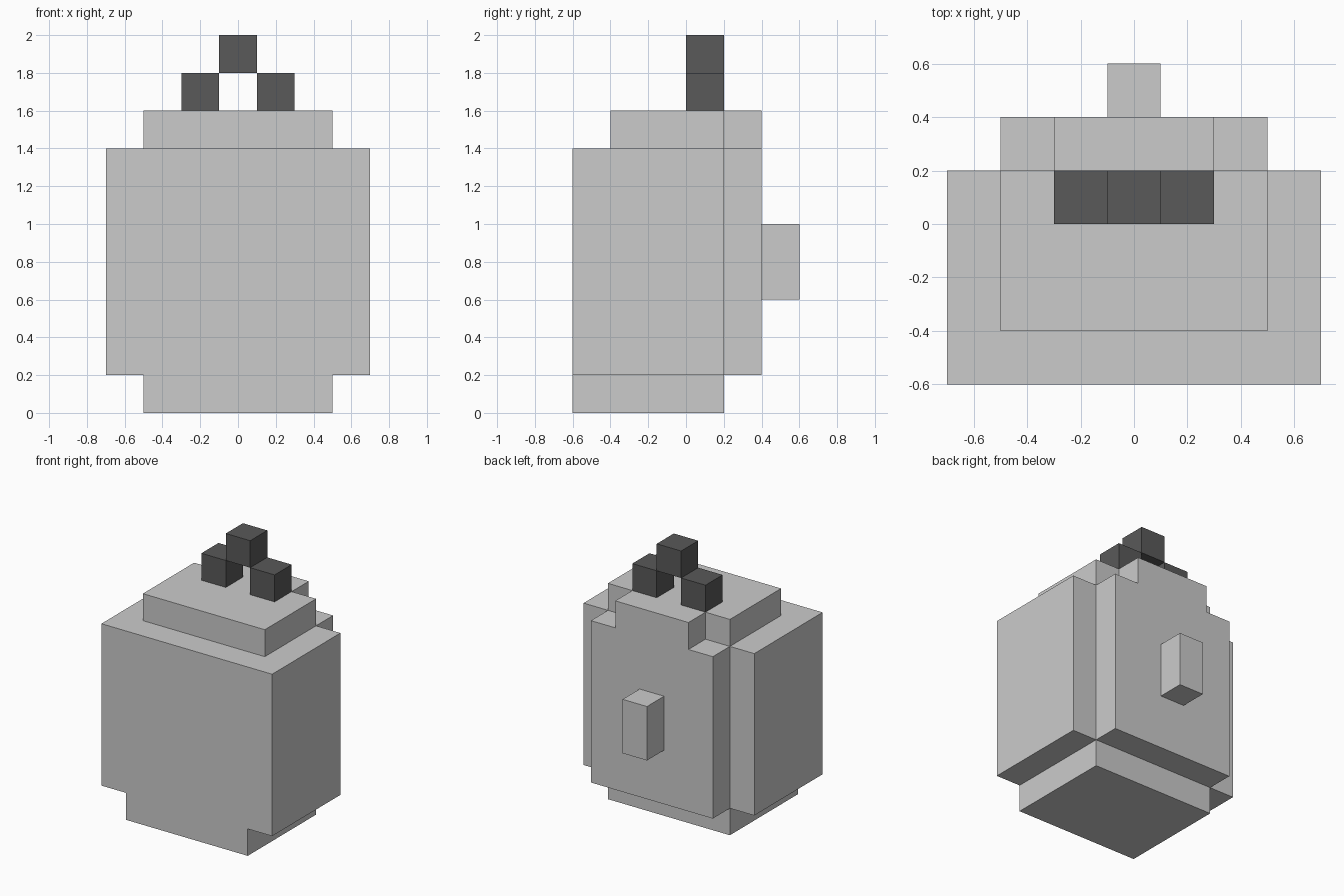
import bpy
import bmesh

if "Cube" in bpy.data.objects:
    bpy.data.objects.remove(bpy.data.objects["Cube"])


def extrude_profile(name, half, y0, y1, mat=None):
    """Mirror a right-hand (x, z) outline, listed bottom to top, and extrude it along y."""
    outline = half + [(-x, z) for x, z in reversed(half)]
    bm = bmesh.new()
    face = bm.faces.new([bm.verts.new((x, y0, z)) for x, z in outline])
    new = bmesh.ops.extrude_face_region(bm, geom=[face])["geom"]
    verts = [v for v in new if isinstance(v, bmesh.types.BMVert)]
    bmesh.ops.translate(bm, verts=verts, vec=(0, y1 - y0, 0))
    bmesh.ops.recalc_face_normals(bm, faces=bm.faces[:])
    mesh = bpy.data.meshes.new(name)
    bm.to_mesh(mesh)
    bm.free()
    obj = bpy.data.objects.new(name, mesh)
    bpy.context.collection.objects.link(obj)
    if mat:
        mesh.materials.append(mat)
    return obj


dark = bpy.data.materials.new("dark_grey")
dark.diffuse_color = (0.1, 0.1, 0.1, 1)
dark.use_nodes = True
dark.node_tree.nodes["Principled BSDF"].inputs["Base Color"].default_value = dark.diffuse_color

# Main body with its narrower foot
extrude_profile("body", [(0.5, 0), (0.5, 0.2), (0.7, 0.2), (0.7, 1.4)], -0.6, 0.2)

# Raised lid, set back from the front
extrude_profile("lid", [(0.5, 1.4), (0.5, 1.6)], -0.4, 0.2)

# Back panel with a stepped top, and the latch on it
extrude_profile("back_panel", [(0.5, 0.2), (0.5, 1.4), (0.3, 1.4), (0.3, 1.6)], 0.2, 0.4)
extrude_profile("latch", [(0.1, 0.6), (0.1, 1.0)], 0.4, 0.6)

# Handle: a top block resting on the edges of two side blocks
extrude_profile("handle_top", [(0.1, 1.8), (0.1, 2.0)], 0, 0.2, dark)
for side, x in (("left", -0.2), ("right", 0.2)):
    block = extrude_profile("handle_" + side, [(0.1, 1.6), (0.1, 1.8)], 0, 0.2, dark)
    block.location.x = x
